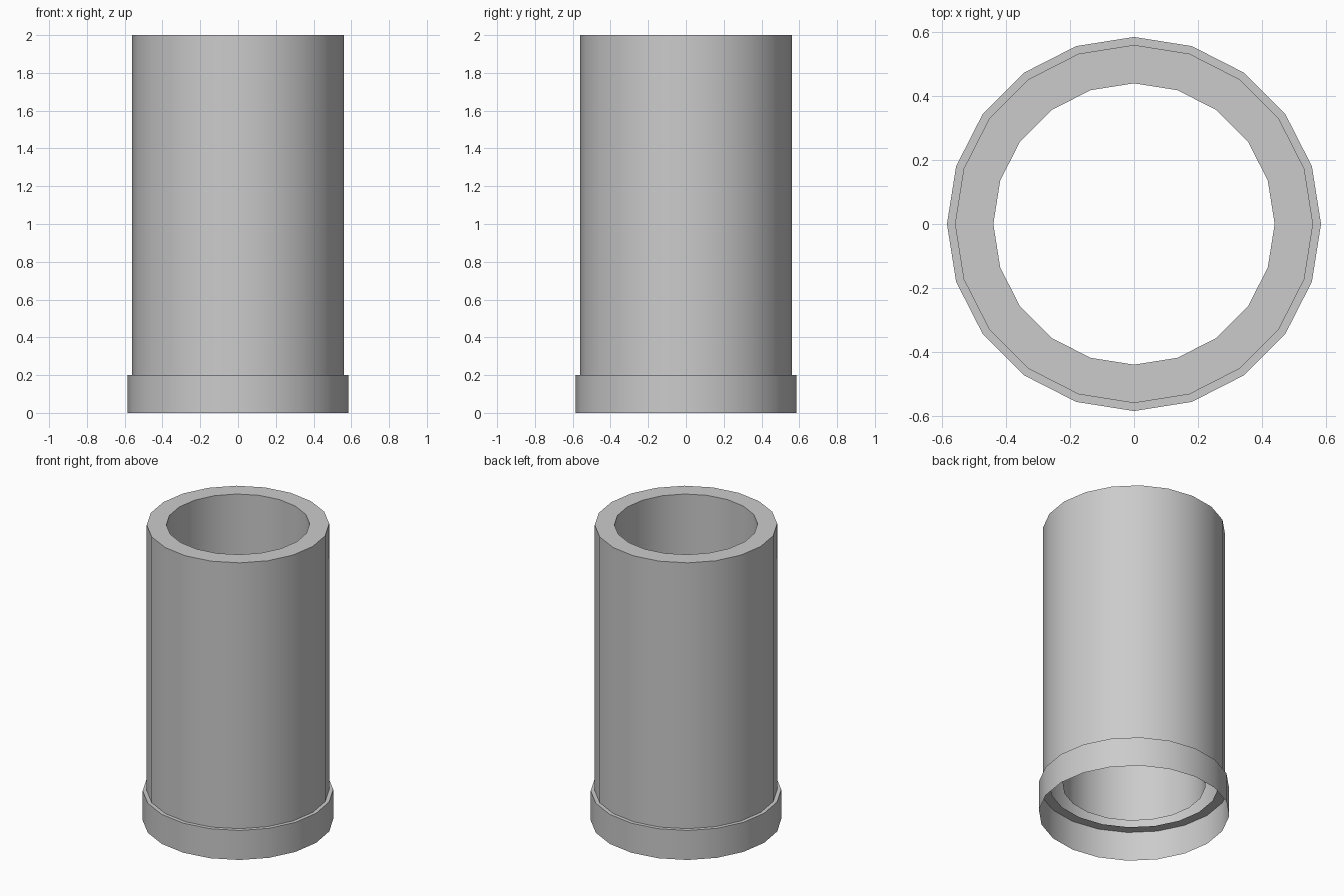
import bpy, math

if "Cube" in bpy.data.objects:
    bpy.data.objects.remove(bpy.data.objects["Cube"])

SIDES = 20

def lathe(name, profile):
    # Revolve an open (radius, z) profile into a 20-sided shell
    n = len(profile)
    verts, faces = [], []
    for i in range(SIDES):
        a = 2 * math.pi * i / SIDES
        verts += [(r * math.cos(a), r * math.sin(a), z) for r, z in profile]
    for i in range(SIDES):
        j = (i + 1) % SIDES
        faces += [(i * n + k, j * n + k, j * n + k + 1, i * n + k + 1)
                  for k in range(n - 1)]
    mesh = bpy.data.meshes.new(name)
    mesh.from_pydata(verts, [], faces)
    ob = bpy.data.objects.new(name, mesh)
    bpy.context.collection.objects.link(ob)
    bpy.ops.object.select_all(action='DESELECT')
    ob.select_set(True)
    bpy.context.view_layer.objects.active = ob
    bpy.ops.object.shade_smooth_by_angle(angle=math.radians(30))
    return ob

# Tube: outer wall, top rim and inner wall, open underneath
lathe("tube", [(0.56, 0.2), (0.56, 2.0), (0.44, 2.0), (0.44, 0.2)])

# Collar: thin hollow skirt with a ledge meeting the tube
lathe("collar", [(0.585, 0.0), (0.585, 0.2), (0.52, 0.2)])
